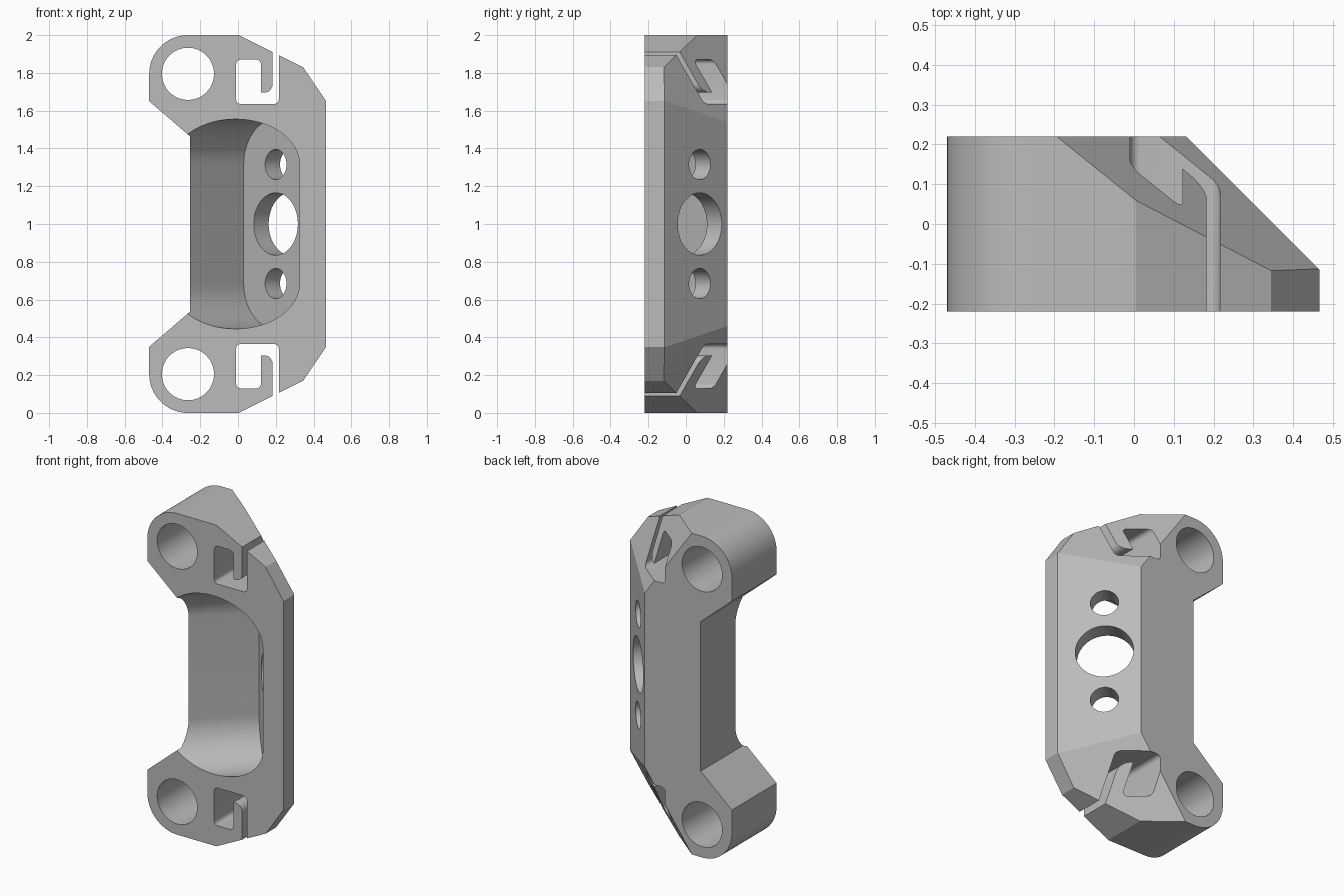
import bpy, bmesh, math
from mathutils import Vector

old = bpy.data.objects.get("Cube")
if old:
    bpy.data.objects.remove(old)

X, Y, Z = Vector((1, 0, 0)), Vector((0, 1, 0)), Vector((0, 0, 1))
ACROSS = Vector((1, -1, 0)).normalized()   # along the slanted back wall
INWARD = Vector((1, 1, 0)).normalized()    # through the slanted back wall
HALF_DEPTH = 0.22
MID = 0.206 / math.sqrt(2)                 # middle of the wall along ACROSS
FLOOR = 0.194 / math.sqrt(2)               # pocket floor along INWARD

grey = bpy.data.materials.new("plain_grey")
grey.use_nodes = True
grey.diffuse_color = (0.5, 0.5, 0.5, 1)
grey.node_tree.nodes["Principled BSDF"].inputs["Base Color"].default_value = (0.5, 0.5, 0.5, 1)


def arc(cx, cz, r, start, end, n):
    angles = [math.radians(start + (end - start) * i / n) for i in range(n + 1)]
    return [(cx + r * math.cos(a), cz + r * math.sin(a)) for a in angles]


def circle(cx, cz, r, n=64):
    return arc(cx, cz, r, 0, 360, n)[:-1]


def mirrored(points):
    return [(x, 2 - z) for x, z in reversed(points)]


def rounded(corners, n=6):
    """Round right-angled corners given as (x, z, radius)."""
    out = []
    for i, (x, z, r) in enumerate(corners):
        p = Vector((x, z))
        if r == 0:
            out.append((x, z))
            continue
        before = (Vector(corners[i - 1][:2]) - p).normalized()
        after = (Vector(corners[(i + 1) % len(corners)][:2]) - p).normalized()
        centre = p + r * (before + after)
        for k in range(n + 1):
            t = math.pi / 2 * k / n
            q = centre - r * (after * math.cos(t) + before * math.sin(t))
            out.append((q.x, q.y))
    return out


def prism(name, points, side, along, near, far):
    """Extrude a profile (side, z) along a direction."""
    bm = bmesh.new()
    rings = [[bm.verts.new(side * u + Z * v + along * w) for u, v in points]
             for w in (near, far)]
    for ring in rings:
        bm.faces.new(ring)
    for i in range(len(points)):
        a, b = rings[0][i - 1], rings[0][i]
        bm.faces.new((a, b, rings[1][i], rings[1][i - 1]))
    bmesh.ops.recalc_face_normals(bm, faces=bm.faces)
    mesh = bpy.data.meshes.new(name)
    bm.to_mesh(mesh)
    bm.free()
    mesh.materials.append(grey)
    obj = bpy.data.objects.new(name, mesh)
    bpy.context.collection.objects.link(obj)
    return obj


# Bracket body: a C-shaped profile with rounded arm ends
upper = ([(0.467, 1.65), (0.345, 1.83), (0.005, 2.0)]
         + arc(-0.265, 1.795, 0.205, 90, 180, 20)
         + [(-0.47, 1.65), (-0.255, 1.465)])
body = prism("bracket_body", upper + mirrored(upper), X, Y, -HALF_DEPTH, HALF_DEPTH)

# Slanted back wall and the two corner bevels
bm = bmesh.new()
bm.from_mesh(body.data)
for normal, point in (((1, 1, 0), (0.352, 0, 1)),
                      ((1.41, 1.75, 1), (0, 0, 2.111)),
                      ((1.41, 1.75, -1), (0, 0, -0.111))):
    cut = bmesh.ops.bisect_plane(bm, geom=bm.verts[:] + bm.edges[:] + bm.faces[:],
                                 plane_co=point, plane_no=normal, clear_outer=True)
    edges = [e for e in cut["geom_cut"] if isinstance(e, bmesh.types.BMEdge)]
    bmesh.ops.holes_fill(bm, edges=edges, sides=0)
bmesh.ops.recalc_face_normals(bm, faces=bm.faces)
bm.to_mesh(body.data)
bm.free()

cutters = []

# Oblong pocket, sunk at an angle
pocket = arc(MID, 1.315, 0.24, 0, 180, 40) + arc(MID, 0.685, 0.24, 180, 360, 40)
cutters.append(prism("pocket_cutter", pocket, ACROSS, INWARD, -1, FLOOR))

# Holes through the slanted wall
for name, z, r in (("upper", 1.315, 0.08), ("middle", 1, 0.165), ("lower", 0.685, 0.08)):
    cutters.append(prism(name + "_wall_hole_cutter", circle(MID, z, r),
                         ACROSS, INWARD, 0, 0.6))

# Arm holes and hooked slots, mirrored top to bottom
arm_hole = circle(-0.265, 1.795, 0.138)
slot = rounded([(-0.01, 1.635, 0.025), (0.216, 1.635, 0.025), (0.216, 2.1, 0),
                (0.183, 2.1, 0), (0.183, 1.695, 0.045), (0.122, 1.695, 0),
                (0.122, 1.87, 0.025), (-0.01, 1.87, 0.025)])
for name, shape in (("arm_hole_cutter", arm_hole), ("hooked_slot_cutter", slot)):
    for level, points in (("upper_", shape), ("lower_", mirrored(shape))):
        cutters.append(prism(level + name, points, X, Y, -0.5, 0.5))

# Apply the cuts
bpy.ops.object.select_all(action='DESELECT')
bpy.context.view_layer.objects.active = body
body.select_set(True)
for cutter in cutters:
    mod = body.modifiers.new(cutter.name, 'BOOLEAN')
    mod.operation = 'DIFFERENCE'
    mod.solver = 'EXACT'
    mod.object = cutter
    bpy.ops.object.modifier_apply(modifier=mod.name)
for cutter in cutters:
    bpy.data.objects.remove(cutter)

bpy.ops.object.shade_smooth_by_angle(angle=math.radians(20))
